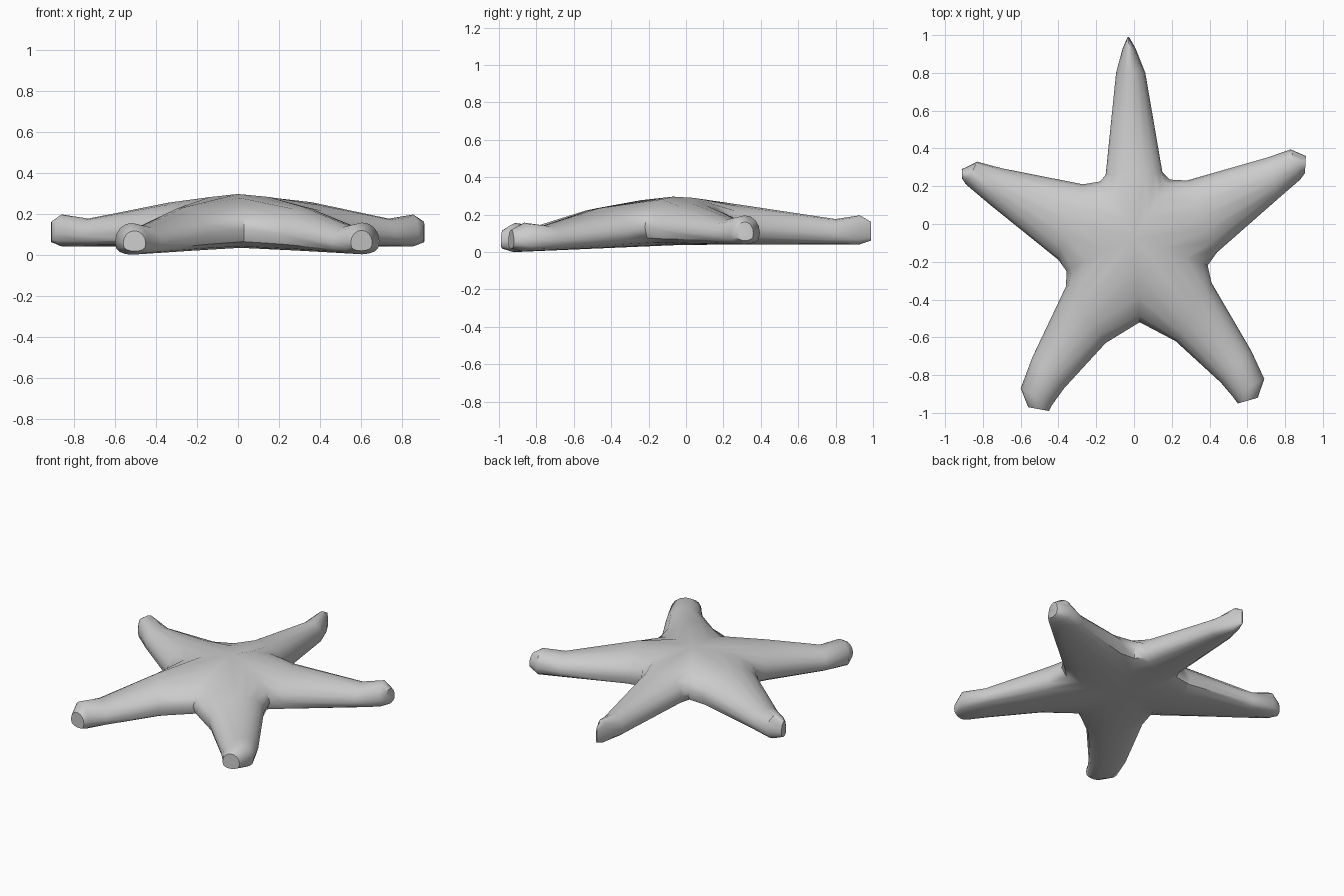
import bpy, bmesh, math
from mathutils import Vector

if "Cube" in bpy.data.objects:
    bpy.data.objects.remove(bpy.data.objects["Cube"])

N = 16                       # points around each arm section
CENTRE = Vector((0.0, -0.07))

# notches between the arms, counter-clockwise, starting before the right arm
notches = [(.39, -.22), (.19, .235), (-.18, .225), (-.357, -.25), (.03, -.52)]

# per arm: left/right outline points (lx, ly, rx, ry) from shoulder to end
arms = [
    [(.28, .23, .44, -.15), (.70, .35, .77, .14), (.83, .395, .88, .235), (.91, .36, .905, .27)],
    [(-.15, .26, .15, .275), (-.095, .80, .06, .80), (-.06, .93, .008, .93), (-.034, .99, -.026, .99)],
    [(-.40, -.19, -.27, .21), (-.76, .10, -.70, .295), (-.89, .21, -.83, .33), (-.91, .24, -.912, .29)],
    [(-.15, -.63, -.36, -.33), (-.37, -.87, -.54, -.71), (-.435, -.96, -.60, -.87), (-.45, -.99, -.56, -.97)],
    [(.41, -.31, .22, -.62), (.62, -.67, .46, -.84), (.69, -.82, .52, -.91), (.655, -.92, .55, -.95)],
]
# clearance below and height above the underside at each station
levels = [(0, .215), (0, .135), (0, .155), (.02, .12)]


def underside(y):
    return min(.045, .043 + .043 * y)


def section(bm, left, mid, right, low, high):
    """Closed section: domed top, flatter underside, bent at mid."""
    ring = []
    for i in range(N):
        a = 2 * math.pi * i / N
        c, s = math.cos(a), math.sin(a)
        p = mid.lerp(left if c > 0 else right, abs(c))
        bot, top = underside(p.y) + low, underside(p.y) + high
        side = bot + .4 * (top - bot)
        z = side + (top - side) * s if s > 0 else side - (side - bot) * abs(s) ** .6
        ring.append(bm.verts.new((p.x, p.y, z)))
    return ring


bm = bmesh.new()
for k, arm in enumerate(arms):
    # body section shared with the neighbouring arms
    rings = [section(bm, Vector(notches[(k + 1) % 5]), CENTRE, Vector(notches[k]), 0, .26)]
    for (lx, ly, rx, ry), (low, high) in zip(arm, levels):
        l, r = Vector((lx, ly)), Vector((rx, ry))
        rings.append(section(bm, l, (l + r) / 2, r, low, high))
    for a, b in zip(rings, rings[1:]):
        for i in range(N):
            j = (i + 1) % N
            bm.faces.new((a[i], a[j], b[j], b[i]))
    # arm end
    bm.faces.new(rings[-1])

bmesh.ops.remove_doubles(bm, verts=bm.verts, dist=.0005)
bmesh.ops.recalc_face_normals(bm, faces=bm.faces)
lowest = min(v.co.z for v in bm.verts)
for v in bm.verts:
    v.co.z -= lowest

mesh = bpy.data.meshes.new("starfish_body")
bm.to_mesh(mesh)
bm.free()
body = bpy.data.objects.new("starfish_body", mesh)
bpy.context.collection.objects.link(body)
bpy.context.view_layer.objects.active = body
body.select_set(True)
bpy.ops.object.shade_smooth_by_angle(angle=math.radians(45))
